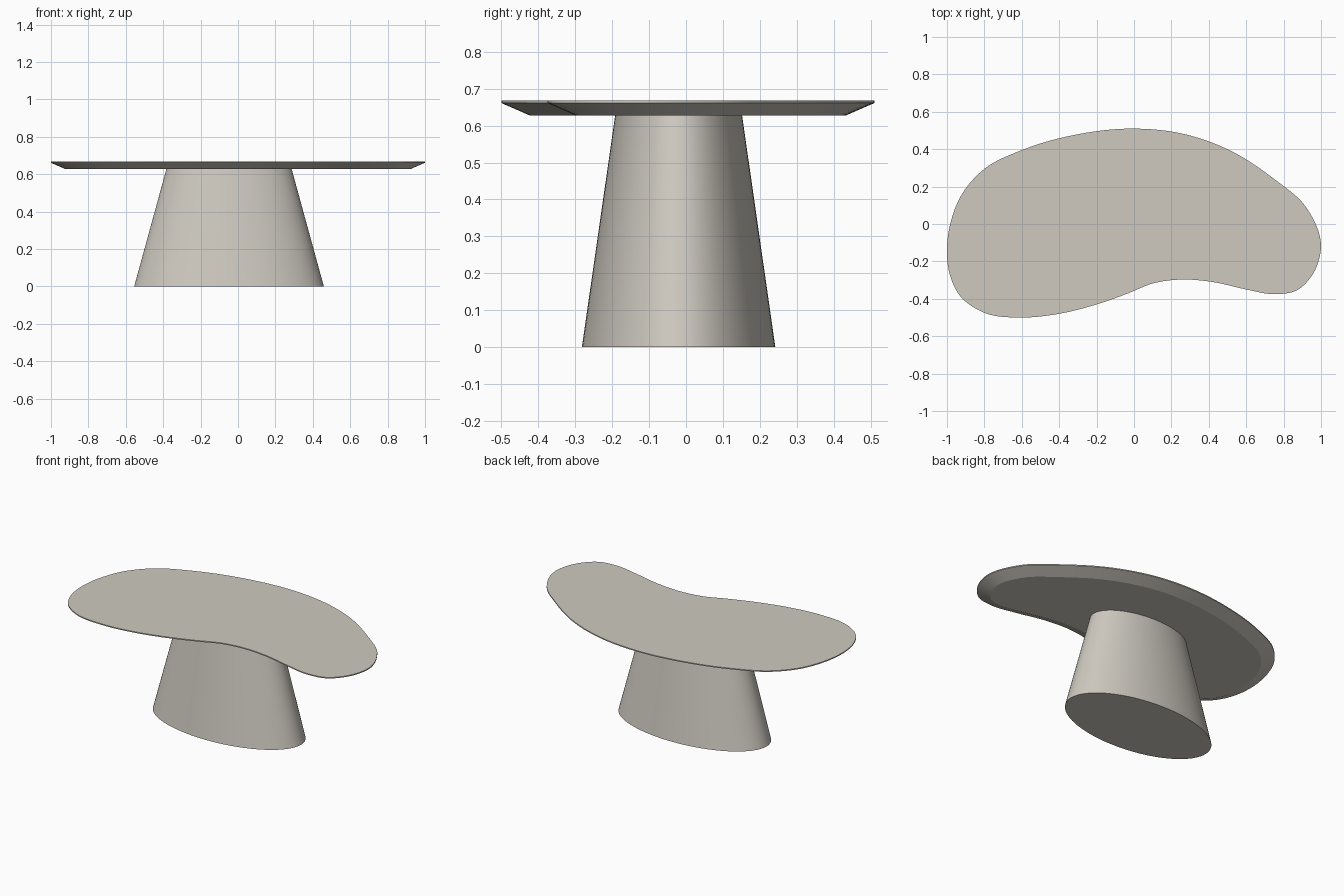
import bpy, bmesh, math
from mathutils import Vector

if "Cube" in bpy.data.objects:
    bpy.data.objects.remove(bpy.data.objects["Cube"])

stone = bpy.data.materials.new("warm grey stone")
stone.diffuse_color = (0.62, 0.59, 0.53, 1)
stone.use_nodes = True
stone.node_tree.nodes["Principled BSDF"].inputs["Base Color"].default_value = stone.diffuse_color


def loft(name, rings):
    """Skin a stack of closed rings and cap both ends."""
    bm = bmesh.new()
    loops = [[bm.verts.new(p) for p in ring] for ring in rings]
    n = len(loops[0])
    for a, b in zip(loops, loops[1:]):
        for i in range(n):
            j = (i + 1) % n
            bm.faces.new((a[i], a[j], b[j], b[i]))
    bm.faces.new(loops[0][::-1])
    bm.faces.new(loops[-1])
    bmesh.ops.recalc_face_normals(bm, faces=bm.faces)
    mesh = bpy.data.meshes.new(name)
    bm.to_mesh(mesh)
    bm.free()
    mesh.materials.append(stone)
    obj = bpy.data.objects.new(name, mesh)
    bpy.context.collection.objects.link(obj)
    bpy.ops.object.select_all(action='DESELECT')
    obj.select_set(True)
    bpy.context.view_layer.objects.active = obj
    bpy.ops.object.shade_smooth_by_angle(angle=math.radians(18))
    return obj


def smooth_closed(points, steps):
    """Centripetal-style closed spline through the control points."""
    p = [Vector(q) for q in points]
    n, out = len(p), []
    for i in range(n):
        a, b, c, d = p[i - 1], p[i], p[(i + 1) % n], p[(i + 2) % n]
        t0, t1, t2 = (b - a).length, (c - b).length, (d - c).length
        m1 = ((b - a) / t0 * t1 + (c - b) / t1 * t0) / (t0 + t1) * t1
        m2 = ((c - b) / t1 * t2 + (d - c) / t2 * t1) / (t1 + t2) * t1
        for s in range(steps):
            t = s / steps
            out.append(b * (2*t**3 - 3*t**2 + 1) + m1 * (t**3 - 2*t**2 + t)
                       + c * (3*t**2 - 2*t**3) + m2 * (t**3 - t**2))
    return out


def inset(pts, dist):
    """Move a clockwise outline inwards along its normals."""
    out = []
    for i, p in enumerate(pts):
        t = (pts[(i + 1) % len(pts)] - pts[i - 1]).normalized()
        out.append(p + Vector((t.y, -t.x)) * dist)
    return out


# Kidney-shaped top, clockwise seen from above
outline = smooth_closed([
    (-1.0, -0.17), (-0.98, 0.01), (-0.92, 0.16), (-0.8, 0.295), (-0.6, 0.395),
    (-0.3, 0.48), (0, 0.51), (0.25, 0.485), (0.5, 0.40), (0.75, 0.24),
    (0.92, 0.09), (1.0, -0.12), (0.955, -0.27), (0.87, -0.355), (0.75, -0.375),
    (0.6, -0.35), (0.42, -0.31), (0.25, -0.297), (0.1, -0.318), (-0.03, -0.37),
    (-0.2, -0.43), (-0.4, -0.48), (-0.6, -0.50), (-0.8, -0.475),
    (-0.93, -0.385), (-0.985, -0.27)], 6)
under = inset(outline, 0.078)
loft("table_top", [[(p.x, p.y, z) for p in ring] for ring, z in
                   ((under, 0.627), (outline, 0.661), (outline, 0.668))])


# Tapered oval pedestal
def oval(rx, ry, z, n=96):
    return [(-0.048 + rx * math.cos(2 * math.pi * i / n),
             -0.02 + ry * math.sin(2 * math.pi * i / n), z) for i in range(n)]


loft("pedestal", [oval(0.507, 0.262, 0), oval(0.335, 0.172, 0.627)])
